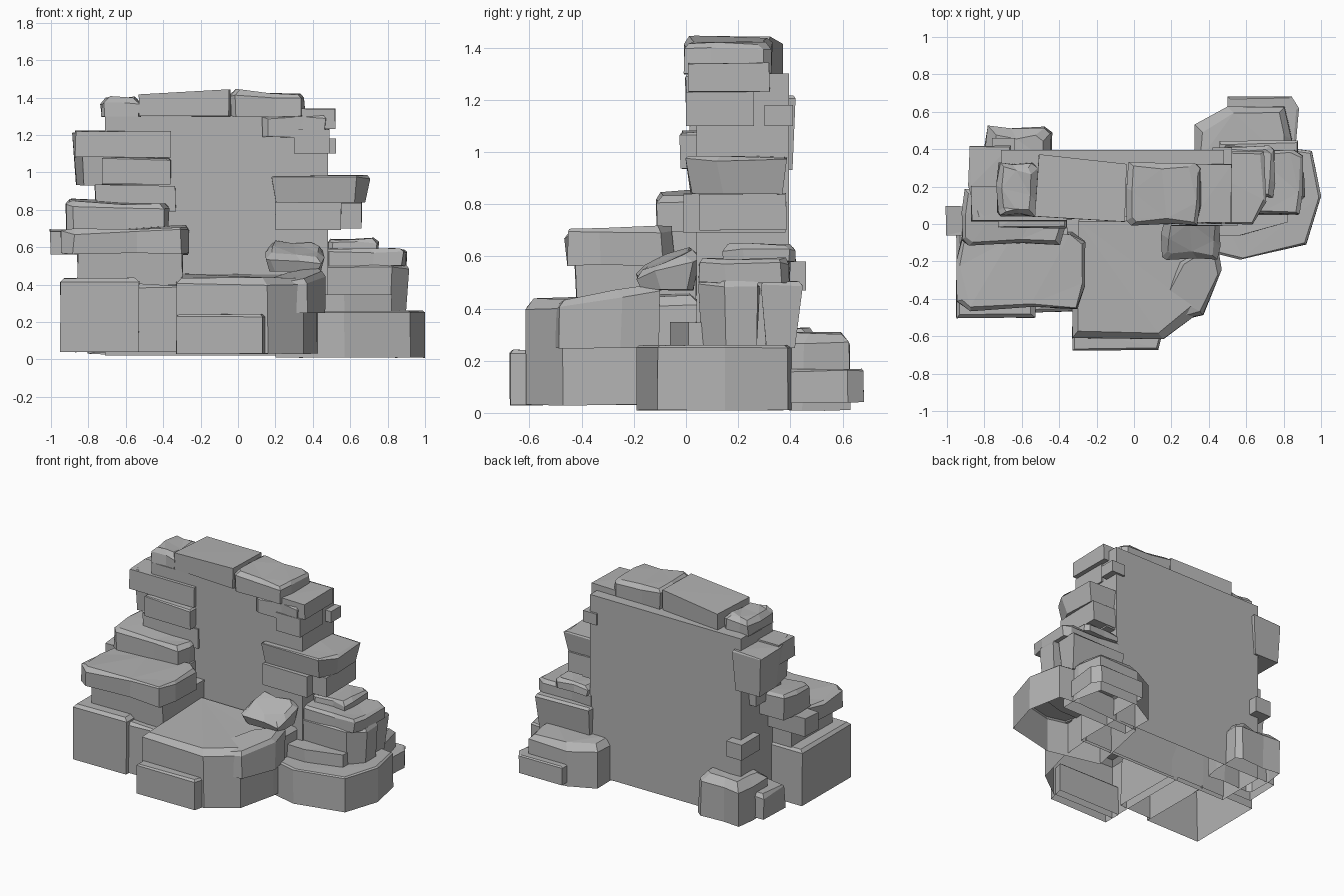
import bpy, bmesh, random
from mathutils import Vector

random.seed(4)

old = bpy.data.objects.get("Cube")
if old:
    bpy.data.objects.remove(old, do_unlink=True)

# Single stone colour
STONE = (0.45, 0.45, 0.45, 1.0)
stone = bpy.data.materials.new("grey_stone")
stone.use_nodes = True
stone.diffuse_color = STONE
stone.node_tree.nodes["Principled BSDF"].inputs["Base Color"].default_value = STONE


def rock(name, outline, bottom, top, chamfer=0.02, rough=0.008, tilt=(0, 0), flare=0.0,
         hollow=False):
    """Faceted stone: outline prism with a chamfered, tilted and slightly uneven top.
    A hollow stone stands on the ground and has no underside."""
    bm = bmesh.new()
    centre = sum((Vector(p) for p in outline), Vector((0, 0))) / len(outline)

    def ring(z, inset, sloped, wobble):
        verts = []
        for p in outline:
            out = Vector(p) - centre
            q = centre + Vector([c - max(-inset, min(inset, c)) for c in out])
            rise = tilt[0] * out.x + tilt[1] * out.y if sloped else 0
            shake = [random.uniform(-wobble, wobble) for _ in range(3)]
            verts.append(bm.verts.new((q.x + shake[0], q.y + shake[1], z + rise + shake[2])))
        return verts

    rings = [ring(bottom, flare, False, rough * 0.5)]
    if chamfer:
        rings.append(ring(top - chamfer, 0, True, rough))
    rings.append(ring(top, chamfer, True, rough))
    count = len(outline)
    for low, high in zip(rings, rings[1:]):
        for i in range(count):
            j = (i + 1) % count
            bm.faces.new((low[i], low[j], high[j], high[i]))
    cap = bm.faces.new(rings[-1])
    if not hollow:
        bm.faces.new(rings[0][::-1])
    if rough:
        bmesh.ops.triangulate(bm, faces=[cap])
    mesh = bpy.data.meshes.new(name)
    bm.to_mesh(mesh)
    bm.free()
    mesh.materials.append(stone)
    obj = bpy.data.objects.new(name, mesh)
    bpy.context.collection.objects.link(obj)


def block(name, x, y, z, **style):
    """Four-sided stone given by its extents."""
    corners = [(x[0], y[0]), (x[1], y[0]), (x[1], y[1]), (x[0], y[1])]
    rock(name, corners, z[0], z[1], **style)


def slab(name, x, y, z, **style):
    """Worn stone whose long sides have extra corners."""
    w, d = x[1] - x[0], y[1] - y[0]
    shape = [(0, .08), (.08, 0), (.6, .03), (.95, 0), (1, .3),
             (1, .9), (.9, 1), (.4, .97), (.04, 1), (0, .6)]
    rock(name, [(x[0] + w * u, y[0] + d * v) for u, v in shape], z[0], z[1], **style)


# Back wall
block("back_wall", (-.71, .48), (.04, .395), (.02, 1.3), chamfer=0, rough=0, hollow=True)
block("wall_right_edge", (.3, .49), (.0, .26), (1.1, 1.23), chamfer=0, rough=0)

# Cap stones
slab("left_cap", (-.73, -.52), (.04, .33), (1.3, 1.4), chamfer=.03)
rock("middle_cap", [(-.53, .04), (-.05, .01), (-.04, .32), (-.51, .37)],
     1.3, 1.43, chamfer=0, rough=.003, tilt=(.06, 0))
slab("right_cap", (-.04, .36), (-.01, .33), (1.3, 1.43), chamfer=.025, tilt=(-.05, 0))
block("right_corner_cap", (.3, .52), (.01, .32), (1.23, 1.34), chamfer=0, rough=.003)
slab("right_shoulder", (.13, .48), (0, .3), (1.19, 1.31), chamfer=.02)
block("right_peg", (.42, .525), (.3, .41), (1.1, 1.18), chamfer=0, rough=0)

# Left stack, from the top down
block("left_high_stone", (-.87, -.36), (.015, .2), (1.08, 1.22), chamfer=0, rough=.004)
rock("left_high_corner", [(-.84, .03), (-.66, .03), (-.66, .42), (-.88, .42), (-.88, .2)],
     .93, 1.215, chamfer=.01, flare=.015)
block("left_upper_brick", (-.73, -.36), (-.02, .2), (.935, 1.08), chamfer=.008)
block("left_recessed_brick", (-.76, -.33), (.02, .3), (.79, .93), chamfer=0)
slab("left_middle_stone", (-.92, -.37), (-.11, .19), (.69, .845), chamfer=.02,
     tilt=(-.03, .07))
block("left_outer_slab", (-1, -.36), (-.06, .09), (.56, .69), chamfer=0)
slab("left_shelf_stone", (-.94, -.265), (-.455, -.045), (.565, .7), chamfer=.015,
     tilt=(.02, 0), rough=.012)
block("left_shelf_support", (-.86, -.3), (-.42, .04), (.4, .58), chamfer=0)
block("left_base_block", (-.95, -.53), (-.5, .05), (.04, .435), chamfer=.02, rough=.004,
      hollow=True)
block("left_base_inner_block", (-.54, -.28), (-.47, .05), (.04, .4), chamfer=.015,
      hollow=True)

# Small stones behind the left stack
slab("back_left_stone", (-.8, -.44), (.2, .52), (.03, .32), chamfer=.05, hollow=True)
block("back_left_foot", (-.87, -.72), (.12, .37), (.04, .21), chamfer=.02, hollow=True)
block("back_left_peg", (-.76, -.64), (.25, .46), (.47, .58), chamfer=0, rough=0)

# Central ledge
rock("ledge", [(-.33, -.61), (.16, -.615), (.35, -.47), (.42, -.2), (.44, .05), (-.33, .05)],
     .03, .445, chamfer=.035, rough=.006, tilt=(-.01, .03), hollow=True)
rock("ledge_step", [(-.33, -.675), (.13, -.675), (.16, -.55), (-.33, -.55)],
     .03, .24, chamfer=.01, rough=.003, hollow=True)
rock("ledge_rim_stone", [(.16, -.4), (.22, -.52), (.37, -.49), (.47, -.25), (.44, -.1),
                         (.25, -.2)], .25, .45, chamfer=.02, tilt=(.04, .16))
slab("ledge_boulder", (.15, .46), (-.19, .05), (.47, .59), chamfer=.03, tilt=(-.05, .3),
     flare=.02)

# Right stack, from the bottom up
rock("right_base", [(.2, -.1), (.57, -.19), (.92, -.11), (1, .15), (.95, .39), (.8, .41),
                    (.3, .38)], .01, .26, chamfer=.01, rough=.003, hollow=True)
rock("right_low_brick", [(.42, -.06), (.57, -.06), (.82, .01), (.82, .2), (.42, .2)],
     .25, .345, chamfer=0, rough=.004)
rock("right_lower_stone", [(.42, .05), (.82, .05), (.91, .14), (.91, .28), (.42, .28)],
     .25, .5, chamfer=.01, flare=.01)
block("right_lower_back_stone", (.45, .88), (.29, .44), (.25, .5), chamfer=.01, flare=.02)
slab("right_middle_stone", (.45, .9), (.05, .4), (.5, .59), chamfer=.015)
slab("right_small_boulder", (.48, .75), (.14, .42), (.58, .645), chamfer=.02)
block("right_upper_brick", (.2, .55), (-.01, .38), (.69, .84), chamfer=0, rough=.004)
block("right_upper_back_brick", (.3, .66), (.05, .385), (.7, .84), chamfer=0, rough=.004)
rock("right_high_stone", [(.18, .0), (.64, .0), (.7, .12), (.69, .39), (.18, .39)],
     .84, .98, chamfer=.01, flare=.02)

# Stones behind the right stack
rock("back_right_boulder", [(.32, .3), (.84, .3), (.85, .45), (.81, .63), (.5, .63),
                            (.33, .53)], .01, .31, chamfer=.04, rough=.01, hollow=True)
rock("back_right_foot", [(.5, .38), (.86, .38), (.88, .62), (.84, .68), (.5, .68)],
     .04, .17, chamfer=.01, rough=.004, hollow=True)
